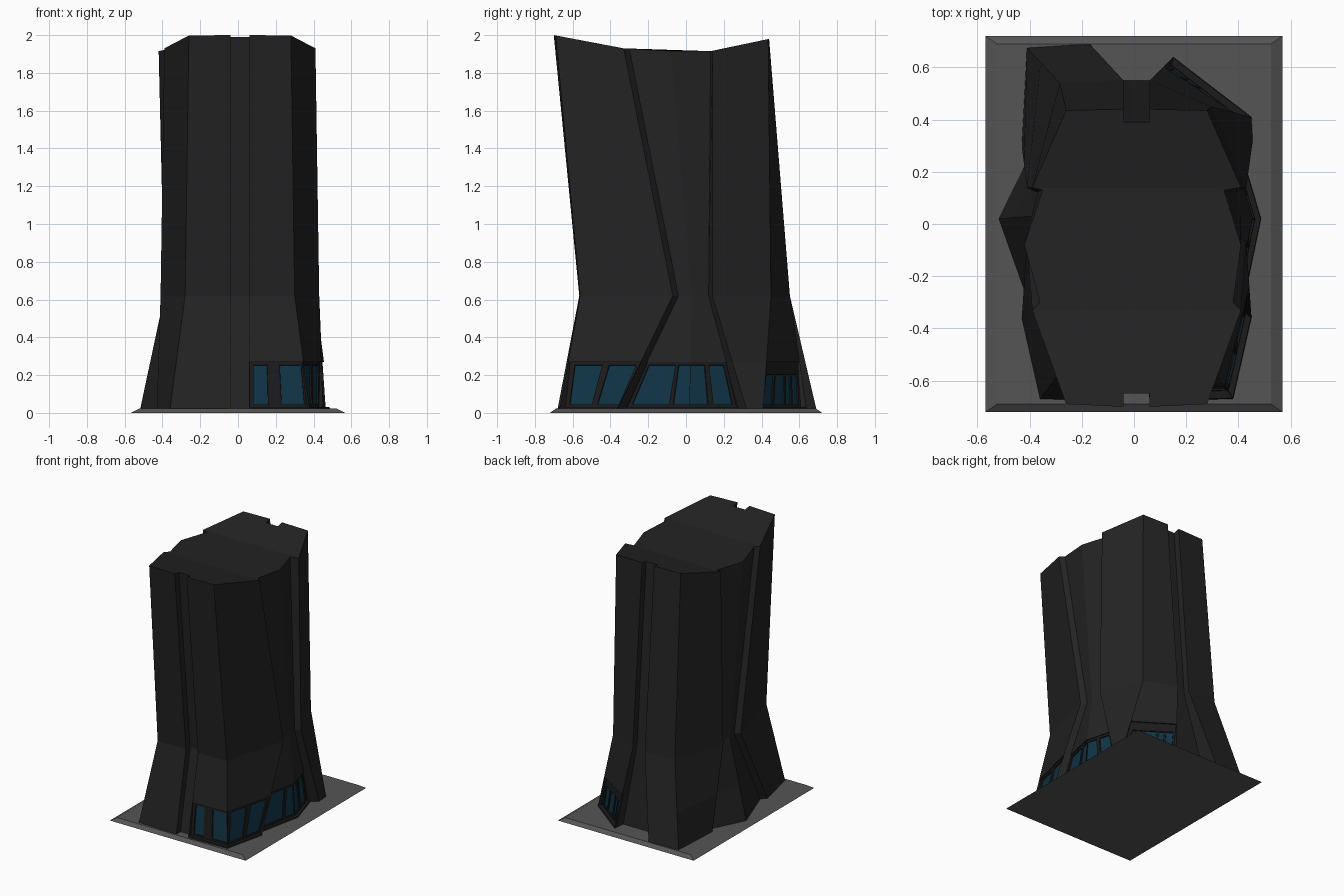
import bpy, bmesh
from mathutils import Vector

if "Cube" in bpy.data.objects:
    bpy.data.objects.remove(bpy.data.objects["Cube"])


def material(name, rgb):
    m = bpy.data.materials.new(name)
    m.diffuse_color = (*rgb, 1)
    m.use_nodes = True
    m.node_tree.nodes["Principled BSDF"].inputs["Base Color"].default_value = m.diffuse_color
    return m


WALL = material("charcoal wall", (0.017, 0.017, 0.017))
FRAME = material("black frame", (0.011, 0.011, 0.012))
GLASS = material("blue glass", (0.005, 0.034, 0.062))
PAVING = material("grey paving", (0.09, 0.09, 0.09))


def finish(bm, name, mats):
    ob = bpy.data.objects.new(name, bpy.data.meshes.new(name))
    bpy.context.collection.objects.link(ob)
    bm.to_mesh(ob.data)
    bm.free()
    for m in mats:
        ob.data.materials.append(m)
    return ob


# Half outlines: front groove, front corner, side steps, ridge, steps, back corner, back groove
BASE = [(.05, -.63), (.05, -.68), (.37, -.67), (.44, -.36), (.405, -.325), (.50, .02),
        (.40, .28), (.44, .30), (.42, .675), (.18, .69), (.18, .55)]
WAIST = [(.05, -.515), (.05, -.565), (.29, -.56), (.42, -.07), (.385, -.04), (.40, .03),
         (.38, .12), (.42, .14), (.295, .54), (.05, .55), (.05, .50)]
TOP = [(.05, -.65), (.05, -.70), (.27, -.69), (.40, -.33), (.37, -.30), (.43, -.08),
       (.36, .13), (.40, .14), (.27, .435), (.05, .44), (.05, .39)]


def roof_z(y):
    # roof rises toward front and back
    if y < -.33:
        return 1.93 + (-.33 - y) / .37 * .07
    if y > .13:
        return 1.915 + (y - .13) / .31 * .065
    return 1.915 + max(0, -.08 - y) / .25 * .015


def ring(half, z, changes):
    pts = [(x + .01, y) for x, y in half] + [(.01 - x, y) for x, y in reversed(half)]
    for i, p in changes.items():
        pts[i] = p
    return [Vector((x, y, roof_z(y) if z is None else z)) for x, y in pts]


base = ring(BASE, .02, {5: (.487, .02), 7: (.455, .32), 8: (.45, .41), 9: (.15, .64),
                        10: (.14, .55), 16: (-.518, .02)})
waist = ring(WAIST, .62, {8: (.295, .45)})
top = ring(TOP, None, {5: (.41, -.08), 6: (.345, .13)})
head = [b.lerp(w, .25 / .6) for b, w in zip(base, waist)]
N = len(base)

# Glass spans along each glazed wall segment, and glass top height
PANES = {1: ([.08, .34, .57, .97], .93),
         2: ([.07, .46, .56, .94], .93),
         4: ([.06, .66, .73, .995], .93),
         5: ([.005, .40, .52, .93], .93),
         8: ([.08, .30, .34, .60, .64, .76, .80, .95], .72)}

# Tower walls and folded roof
bm = bmesh.new()
rings = [[bm.verts.new(p) for p in r] for r in (base, head, waist, top)]
for level in range(3):
    lo, hi = rings[level], rings[level + 1]
    for i in range(N):
        if level == 0 and i in PANES:
            continue
        j = (i + 1) % N
        bm.faces.new((lo[i], lo[j], hi[j], hi[i]))
for ids in ([18, 19, 20, 21, 0, 1, 2, 3], [3, 4, 5, 6, 7, 14, 15, 16, 17, 18], range(7, 15)):
    bm.faces.new([rings[3][i] for i in ids])
finish(bm, "tower_body", [WALL])


def pull(p, k, z):
    return Vector((p.x * k, p.y * k, z))


# Recessed window bays: header, glazed wall, sill and jambs
def window_bay(name, i, spans, glass_top):
    bm = bmesh.new()

    def face(pts, mat=0):
        f = bm.faces.new([bm.verts.new(p) for p in pts])
        f.material_index = mat
        return f

    stations = []
    for k in (i, i + 1):
        b, h = base[k], head[k]
        stations.append([h, pull(h, .983, .27), pull(b, .952, .032), pull(b, .995, .032), b])
    a, c = stations
    for s in (0, 2, 3):
        face((a[s + 1], c[s + 1], c[s], a[s]))
    if i not in (5,):
        face(a)
    if i not in (4,):
        face(list(reversed(c)))

    def at(u, v):
        return a[2].lerp(c[2], u).lerp(a[1].lerp(c[1], u), v)

    us, vs = [0] + spans + [1], [0, .05, glass_top, 1]
    panes = []
    for m in range(len(us) - 1):
        for n in range(3):
            glass = m % 2 == 1 and n == 1
            f = face((at(us[m], vs[n]), at(us[m + 1], vs[n]),
                      at(us[m + 1], vs[n + 1]), at(us[m], vs[n + 1])), int(glass))
            if glass:
                panes.append(f)
    bm.normal_update()
    made = bmesh.ops.inset_individual(bm, faces=panes, thickness=.002, depth=-.008)
    for f in made["faces"]:
        f.material_index = 0
    for f in panes:
        f.material_index = 1
    finish(bm, name, [FRAME, GLASS])


for i, (spans, glass_top) in PANES.items():
    window_bay("entrance_bay" if i == 8 else "window_bay", i, spans, glass_top)

# Paved plinth with sloped edges
bm = bmesh.new()
bmesh.ops.create_cube(bm, size=1)
for v in bm.verts:
    up = v.co.z > 0
    v.co = Vector((v.co.x * (1.05 if up else 1.136), v.co.y * (1.38 if up else 1.44), .022 if up else 0))
finish(bm, "plinth", [PAVING])
